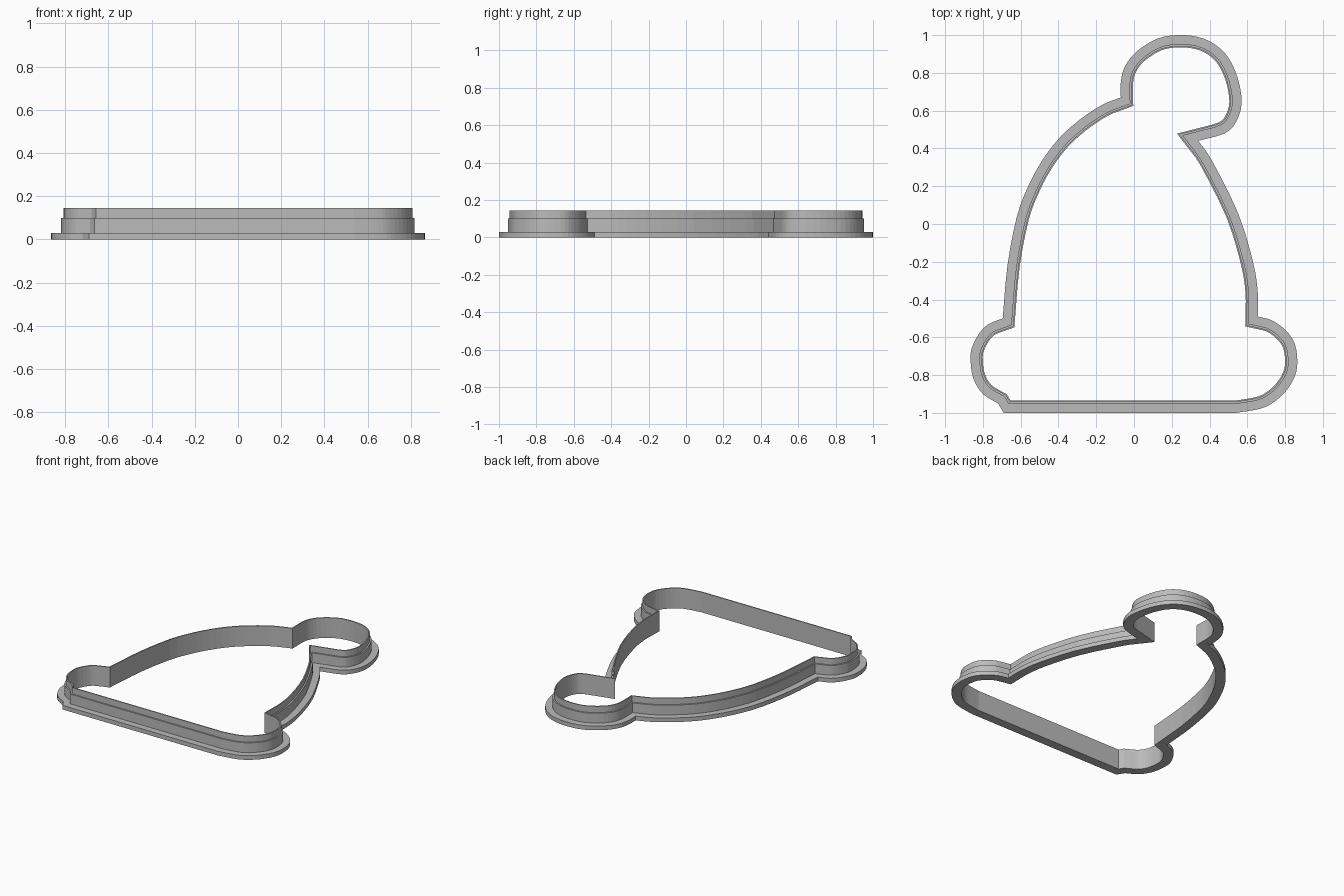
import bpy
import bmesh
from mathutils import Vector

default_cube = bpy.data.objects.get("Cube")
if default_cube:
    bpy.data.objects.remove(default_cube, do_unlink=True)

# Outer edge of the flange, counter-clockwise; sections meet at sharp corners
bottom_edge = [(-.69, -1), (.54, -1)]
brim_right = [(.54, -1), (.66, -.98), (.73, -.95), (.8, -.89), (.85, -.81), (.865, -.73),
              (.85, -.63), (.8, -.56), (.73, -.51), (.655, -.49)]
body_right = [(.655, -.49), (.655, -.36), (.63, -.2), (.55, .06), (.41, .34), (.34, .44)]
bobble = [(.34, .44), (.48, .48), (.54, .54), (.57, .64), (.55, .77), (.5, .88), (.43, .95),
          (.34, .99), (.23, 1), (.12, .98), (.01, .91), (-.05, .83), (-.07, .75), (-.07, .67)]
body_left = [(-.07, .67), (-.17, .63), (-.29, .55), (-.4, .45), (-.49, .33), (-.56, .2),
             (-.62, .04), (-.67, -.22), (-.695, -.5)]
brim_left = [(-.695, -.5), (-.77, -.53), (-.82, -.58), (-.86, -.66), (-.865, -.73),
             (-.85, -.82), (-.8, -.9), (-.72, -.95)]
corner_left = [(-.72, -.95), (-.69, -1)]

# Stepped wall cross-section: (inset from the flange edge, height)
WALL_PROFILE = [(0, 0), (0, .03), (.047, .03), (.047, .1),
                (.057, .1), (.057, .145), (.065, .145), (.065, 0)]


def smooth_section(points, steps=3):
    """Catmull-Rom samples through the points, leaving out the last one."""
    if len(points) == 2:
        return [Vector(points[0])]
    pts = [Vector(p) for p in points]
    pts = [2 * pts[0] - pts[1]] + pts + [2 * pts[-1] - pts[-2]]
    samples = []
    for a, b, c, d in zip(pts, pts[1:], pts[2:], pts[3:]):
        for i in range(steps):
            t = i / steps
            samples.append(b + (c - a) * t / 2
                           + (a - 2.5 * b + 2 * c - d / 2) * t ** 2
                           + (1.5 * (b - c) + (d - a) / 2) * t ** 3)
    return samples


def miter_directions(outline):
    """Inward mitred offset direction at each outline point."""
    result = []
    for i, point in enumerate(outline):
        before = (point - outline[i - 1]).normalized()
        after = (outline[(i + 1) % len(outline)] - point).normalized()
        n1 = Vector((-before.y, before.x))
        n2 = Vector((-after.y, after.x))
        result.append((n1 + n2) / (1 + n1.dot(n2)))
    return result


def make_material(name, colour):
    mat = bpy.data.materials.new(name)
    mat.use_nodes = True
    mat.diffuse_color = colour
    mat.node_tree.nodes["Principled BSDF"].inputs["Base Color"].default_value = colour
    return mat


def sweep_wall(name, outline, profile, material):
    """Sweep the closed cross-section around the closed outline."""
    bm = bmesh.new()
    rings = []
    for point, inward in zip(outline, miter_directions(outline)):
        ring = []
        for inset, height in profile:
            spot = point + inward * inset
            ring.append(bm.verts.new((spot.x, spot.y, height)))
        rings.append(ring)
    count = len(profile)
    for i, ring in enumerate(rings):
        previous = rings[i - 1]
        for j in range(count):
            k = (j + 1) % count
            bm.faces.new((previous[j], ring[j], ring[k], previous[k]))
    bmesh.ops.recalc_face_normals(bm, faces=bm.faces)
    mesh = bpy.data.meshes.new(name)
    bm.to_mesh(mesh)
    bm.free()
    mesh.materials.append(material)
    obj = bpy.data.objects.new(name, mesh)
    bpy.context.collection.objects.link(obj)
    return obj


# Hat-shaped cutter: flange, supporting wall and thin cutting edge in one sweep
outline = []
for section in (bottom_edge, brim_right, body_right, bobble, body_left, brim_left, corner_left):
    outline += smooth_section(section)

grey = make_material("plain grey", (.5, .5, .5, 1))
sweep_wall("hat_cutter", outline, WALL_PROFILE, grey)
